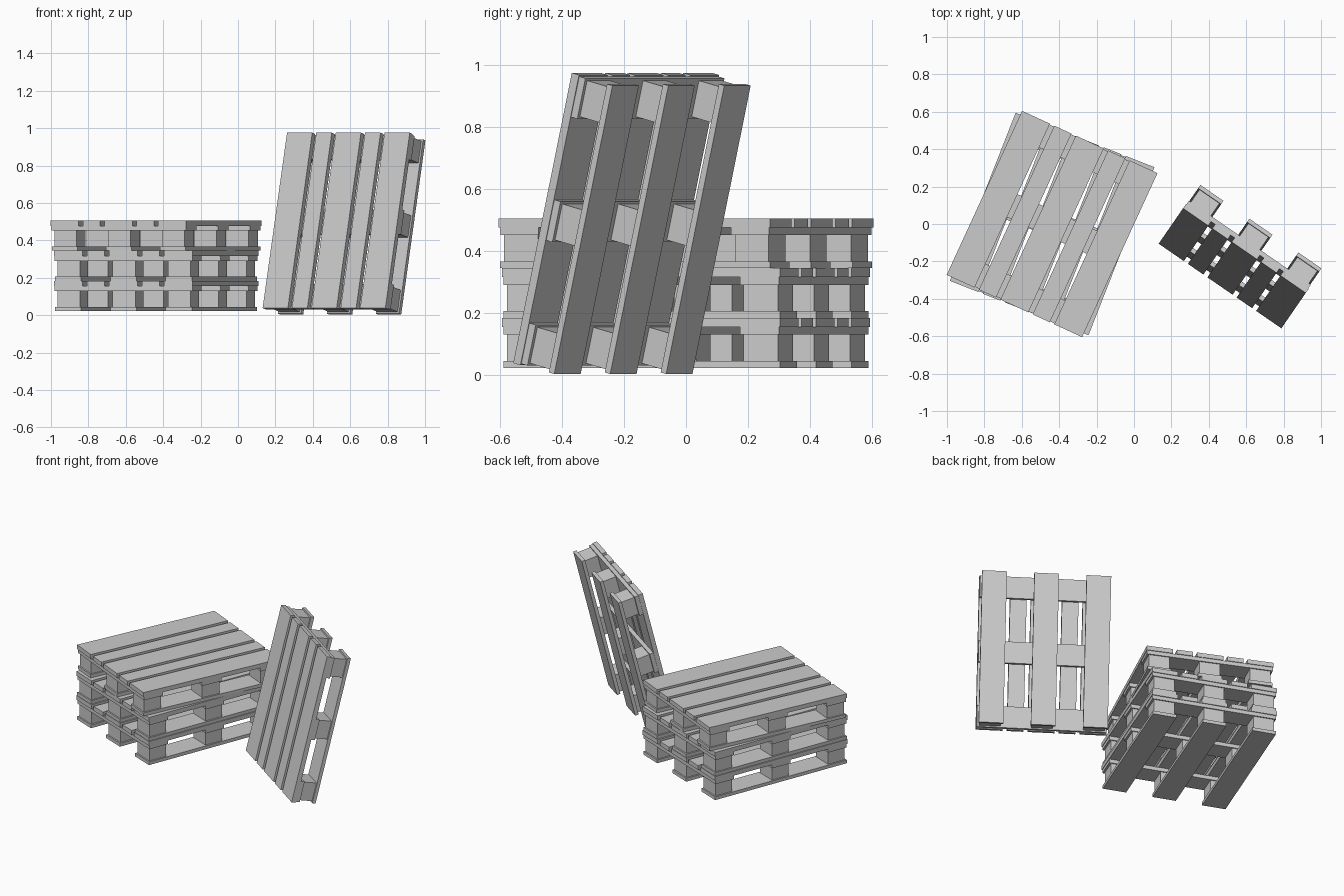
import bpy, bmesh
from math import radians
from mathutils import Matrix, Vector

if "Cube" in bpy.data.objects:
    bpy.data.objects.remove(bpy.data.objects["Cube"])

L, W = 0.965, 0.797                 # pallet length (local y) and width (local x)
T_RUN, T_BLOCK, T_CROSS, T_DECK = 0.022, 0.085, 0.025, 0.029
H = T_RUN + T_BLOCK + T_CROSS + T_DECK
WIDE, NARROW, GAP = 0.164, 0.101, 0.02575


def boards(name, boxes, matrix):
    """One object made of boxes given as (centre x, centre y, bottom z, size)."""
    bm = bmesh.new()
    for x, y, z, s in boxes:
        m = Matrix.Translation((x, y, z + s[2] / 2)) @ Matrix.Diagonal((*s, 1))
        bmesh.ops.create_cube(bm, size=1, matrix=matrix @ m)
    me = bpy.data.meshes.new(name)
    bm.to_mesh(me)
    bm.free()
    bpy.context.collection.objects.link(bpy.data.objects.new(name, me))


def pallet(name, matrix):
    cols = (-0.318, 0, 0.318)
    rows = (-0.41, 0, 0.41)
    # bottom runners
    boards(name + "_runners", [(x, 0, 0, (0.15, L - 0.006, T_RUN)) for x in cols], matrix)
    # spacer blocks
    z = T_RUN
    boards(name + "_blocks", [(x, y, z, (0.13, 0.12, T_BLOCK)) for x in cols for y in rows], matrix)
    # cross boards
    z += T_BLOCK
    boards(name + "_cross_boards", [(0, y, z, (W - 0.006, 0.135, T_CROSS)) for y in rows], matrix)
    # deck slats, alternating wide and narrow
    z += T_CROSS
    slats, x = [], -W / 2
    for w in (WIDE, NARROW, WIDE, NARROW, WIDE):
        slats.append((x + w / 2, 0, z, (w, L, T_DECK)))
        x += w + GAP
    boards(name + "_deck_slats", slats, matrix)


# stack of three pallets, the top one turned slightly further
for i, (name, angle) in enumerate((("bottom_pallet", 21.4), ("middle_pallet", 21.4), ("top_pallet", 24.7))):
    pallet(name, Matrix.Translation((-0.438, 0, 0.023 + i * H)) @ Matrix.Rotation(radians(-angle), 4, 'Z'))

# leaning pallet, deck facing the front
ax = Vector((0.8235, -0.568, 0)).normalized()
ay = Vector((0.138, 0.194, 0.971))
ay = (ay - ax * ay.dot(ax)).normalized()
az = ax.cross(ay)
rot = Matrix((ax, ay, az)).transposed().to_4x4()
face_centre = Vector((0.525, -0.237, 0.507))
pallet("leaning_pallet", Matrix.Translation(face_centre - az * H) @ rot)
